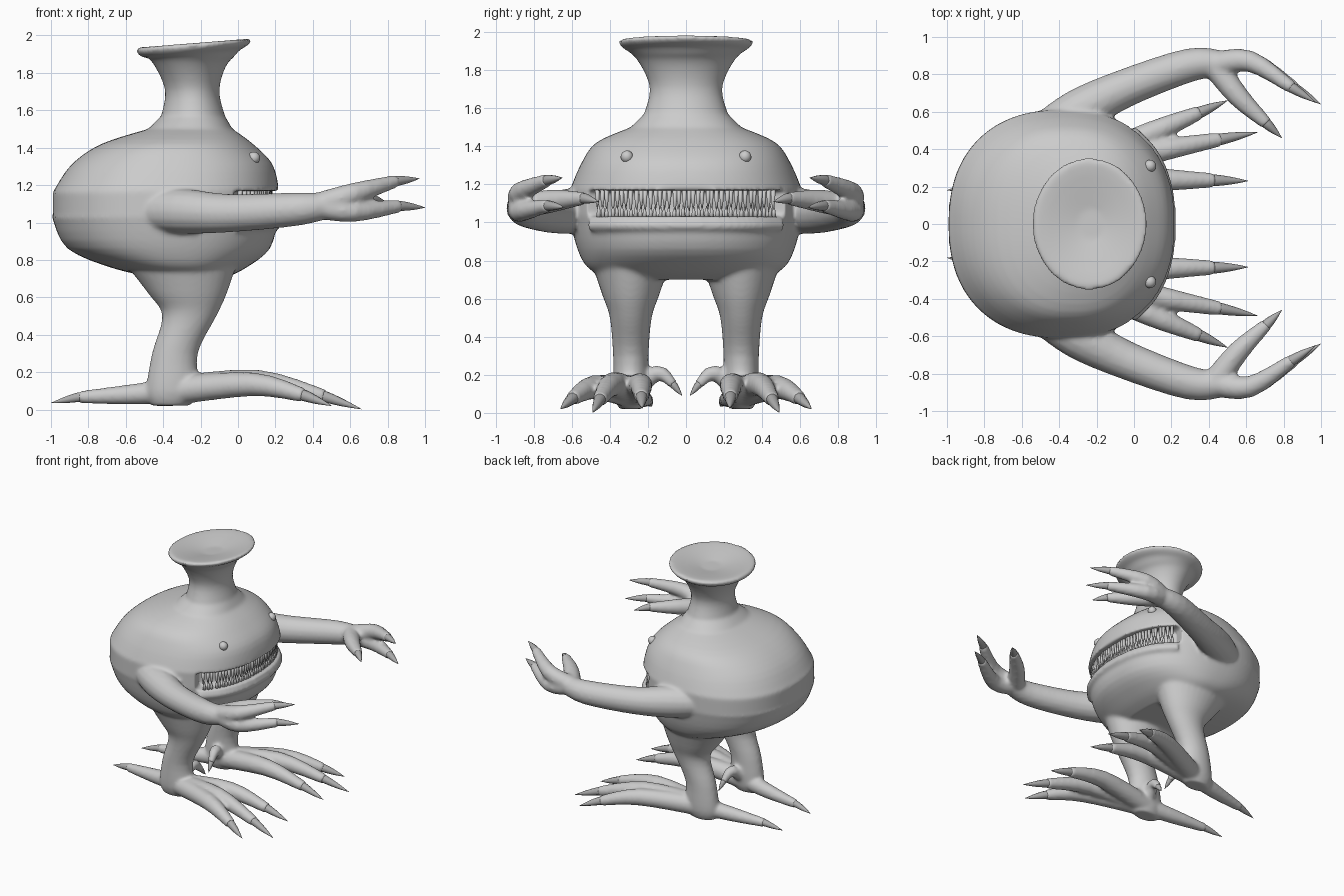
import bpy, bmesh, math, random
from mathutils import Vector

random.seed(4)
if "Cube" in bpy.data.objects:
    bpy.data.objects.remove(bpy.data.objects["Cube"], do_unlink=True)


def material(name, grey):
    mat = bpy.data.materials.new(name)
    mat.use_nodes = True
    colour = (grey, grey, grey, 1)
    mat.diffuse_color = colour
    bsdf = next(node for node in mat.node_tree.nodes if node.type == 'BSDF_PRINCIPLED')
    bsdf.inputs["Base Color"].default_value = colour
    return mat


skin_grey = material("pale grey skin", 0.6)
claw_grey = material("grey claw", 0.42)


def finish(bm, name, mat):
    bmesh.ops.recalc_face_normals(bm, faces=bm.faces)
    for face in bm.faces:
        face.smooth = True
    mesh = bpy.data.meshes.new(name)
    bm.to_mesh(mesh)
    bm.free()
    mesh.materials.append(mat)
    obj = bpy.data.objects.new(name, mesh)
    bpy.context.collection.objects.link(obj)
    return obj


def loft(bm, rings):
    """Skin closed rings of points and cap both ends."""
    loops = [[bm.verts.new(point) for point in ring] for ring in rings]
    count = len(loops[0])
    for low, high in zip(loops, loops[1:]):
        for i in range(count):
            j = (i + 1) % count
            bm.faces.new((low[i], low[j], high[j], high[i]))
    bm.faces.new(loops[0][::-1])
    bm.faces.new(loops[-1])


def spline(rows, steps=4):
    """Catmull-Rom through rows of numbers."""
    rows = [Vector(row) for row in rows]
    padded = [rows[0]] + rows + [rows[-1]]
    out = []
    for a, b, c, d in zip(padded, padded[1:], padded[2:], padded[3:]):
        for step in range(steps):
            t = step / steps
            out.append(b + 0.5 * t * ((c - a) + t * (2 * a - 5 * b + 4 * c - d
                                                     + t * (3 * b - a - 3 * c + d))))
    return out + [rows[-1]]


def oval(z, back, front, half, y=0, power=2, count=96, tilt=0):
    """Horizontal superellipse ring."""
    middle, radius = (back + front) / 2, (front - back) / 2
    ring = []
    for i in range(count):
        angle = math.tau * i / count
        c, s = math.cos(angle), math.sin(angle)
        across = math.copysign(abs(c) ** (2 / power), c) * radius
        along = math.copysign(abs(s) ** (2 / power), s) * half
        ring.append(Vector((middle + across, y + along, z + tilt * across)))
    return ring


def tube(bm, rows, side=1, count=16):
    """Round limb through rows of x, y, z, radius; side mirrors it in y."""
    path = spline(rows)
    rings = []
    for i, row in enumerate(path):
        ahead, behind = path[min(i + 1, len(path) - 1)], path[max(i - 1, 0)]
        tangent = (ahead - behind).to_3d().normalized()
        u = tangent.cross(Vector((0, 0, 1))).normalized()
        v = tangent.cross(u)
        ring = []
        for k in range(count):
            angle = math.tau * k / count
            p = row.to_3d() + (u * math.cos(angle) + v * math.sin(angle)) * row.w
            ring.append(Vector((p.x, p.y * side, p.z)))
        rings.append(ring)
    loft(bm, rings)


def jaw_x(y, inset):
    """Front of the jaw at a given y."""
    return -0.39 + (0.605 - inset) * (1 - abs(y / 0.61) ** 2.3) ** (1 / 2.3)


# Jar body rows: height, back x, front x, half width
belly = [(0.70, -0.40, -0.08, 0.34), (0.75, -0.65, 0.03, 0.50), (0.86, -0.91, 0.17, 0.57),
         (1.03, -0.995, 0.215, 0.61)]
brow = [(1.17, -0.985, 0.22, 0.61), (1.31, -0.89, 0.185, 0.55), (1.42, -0.73, 0.08, 0.47),
        (1.50, -0.48, -0.03, 0.29)]
neck = [(1.57, -0.41, -0.07, 0.22), (1.71, -0.39, -0.10, 0.19), (1.86, -0.46, -0.05, 0.26),
        (1.93, -0.54, 0.06, 0.345), (1.96, -0.51, 0.04, 0.32), (1.92, -0.30, -0.16, 0.08)]


def mouth_ring(z):
    """Ring pushed inward across the front to open the mouth."""
    middle = Vector((-0.39, 0, z))
    ring = oval(z, -0.99, 0.217, 0.61, power=2.3)
    return [middle.lerp(p, 0.85) if p.x > -0.02 else p for p in ring]


skin = bmesh.new()
rings = [oval(*row, power=2.3) for row in spline(belly)]
rings += [mouth_ring(1.035), mouth_ring(1.165)]
rings += [oval(*row, power=2.3) for row in spline(brow)]
rings += [oval(*row, tilt=0.08 if row[0] > 1.9 else 0) for row in spline(neck)]
loft(skin, rings)

# Lower lip ridge
tube(skin, [(jaw_x(i / 10, 0.02), i / 10, 0.985, 0.03) for i in range(-5, 6)])

# Leg rows: height, back x, front x, half width
leg = [(0.02, -0.46, -0.26, 0.06), (0.10, -0.49, -0.21, 0.09), (0.30, -0.46, -0.215, 0.093),
       (0.50, -0.405, -0.115, 0.11), (0.62, -0.48, -0.06, 0.15), (0.80, -0.62, 0.0, 0.21)]
arm = [(-0.50, 0.48, 1.06, 0.10), (-0.30, 0.60, 1.06, 0.12), (-0.05, 0.725, 1.05, 0.103),
       (0.30, 0.85, 1.07, 0.09), (0.48, 0.855, 1.09, 0.07)]

# Digits: middle joint and claw tip, starting from the ankle or palm
ankle, palm = Vector((-0.35, 0.28, 0.10)), Vector((0.43, 0.85, 1.09))
toes = {"inner_toe": ((0.10, 0.24, 0.145), (0.61, 0.23, 0.025)),
        "middle_toe": ((0.10, 0.385, 0.15), (0.66, 0.49, 0.002)),
        "outer_toe": ((0.08, 0.48, 0.135), (0.50, 0.66, 0.02)),
        "back_toe": ((-0.58, 0.24, 0.08), (-1.0, 0.18, 0.035)),
        "spur": ((-0.31, 0.15, 0.21), (-0.28, 0.02, 0.09))}
fingers = {"upper_finger": ((0.62, 0.87, 1.155), (0.97, 0.65, 1.235)),
           "lower_finger": ((0.62, 0.87, 1.06), (1.0, 0.64, 1.08)),
           "thumb": ((0.56, 0.68, 1.115), (0.79, 0.46, 1.11))}


def digit(name, label, side, root, joint, tip, size):
    """Fleshy digit fused into the skin, with a separate horn claw."""
    joint, tip = Vector(joint), Vector(tip)
    end = joint.lerp(tip, 0.65) + Vector((0, 0, 0.015))
    tube(skin, [(*root, 0.078 * size), (*joint, 0.064 * size), (*end, 0.038 * size)], side)
    bm = bmesh.new()
    tube(bm, [(*joint.lerp(end, 0.85), 0.03 * size), (*end, 0.031 * size),
              (*end.lerp(tip, 0.5), 0.02 * size), (*tip, 0.001)], side, count=10)
    finish(bm, f"{label}_{name}_claw", claw_grey)


for side, label in ((1, "left"), (-1, "right")):
    loft(skin, [oval(*row, y=0.29 * side, count=32) for row in spline(leg)])
    tube(skin, arm, side)
    for name, (joint, tip) in toes.items():
        size = {"spur": 0.65, "back_toe": 0.85}.get(name, 1)
        digit(name, label, side, ankle, joint, tip, size)
    for name, (joint, tip) in fingers.items():
        digit(name, label, side, palm, joint, tip, 0.9)

    # Eye bead
    bm = bmesh.new()
    bmesh.ops.create_uvsphere(bm, u_segments=20, v_segments=12, radius=0.033)
    bmesh.ops.translate(bm, verts=bm.verts, vec=(0.085, 0.31 * side, 1.345))
    finish(bm, f"{label}_eye", skin_grey)

# Fuse the flesh into one soft skin
body = finish(skin, "body_with_limbs", skin_grey)
fuse = body.modifiers.new("fuse", 'REMESH')
fuse.mode = 'VOXEL'
fuse.voxel_size = 0.013
fuse.use_smooth_shade = True
soften = body.modifiers.new("soften", 'SMOOTH')
soften.factor = 0.5
soften.iterations = 6

# Needle teeth along both jaws
for name, base, length in (("upper_teeth", 1.172, -0.13), ("lower_teeth", 1.025, 0.07)):
    bm = bmesh.new()
    for i in range(38):
        y = (i - 19 + random.uniform(0.3, 0.7)) / 40
        x = jaw_x(y, 0.045)
        height = length * random.uniform(0.8, 1.05)
        loft(bm, [oval(base + height * t, x - r, x + r, r, y=y, count=6)
                  for t, r in ((0, 0.014), (0.5, 0.011), (1, 0.001))])
    finish(bm, name, skin_grey)
